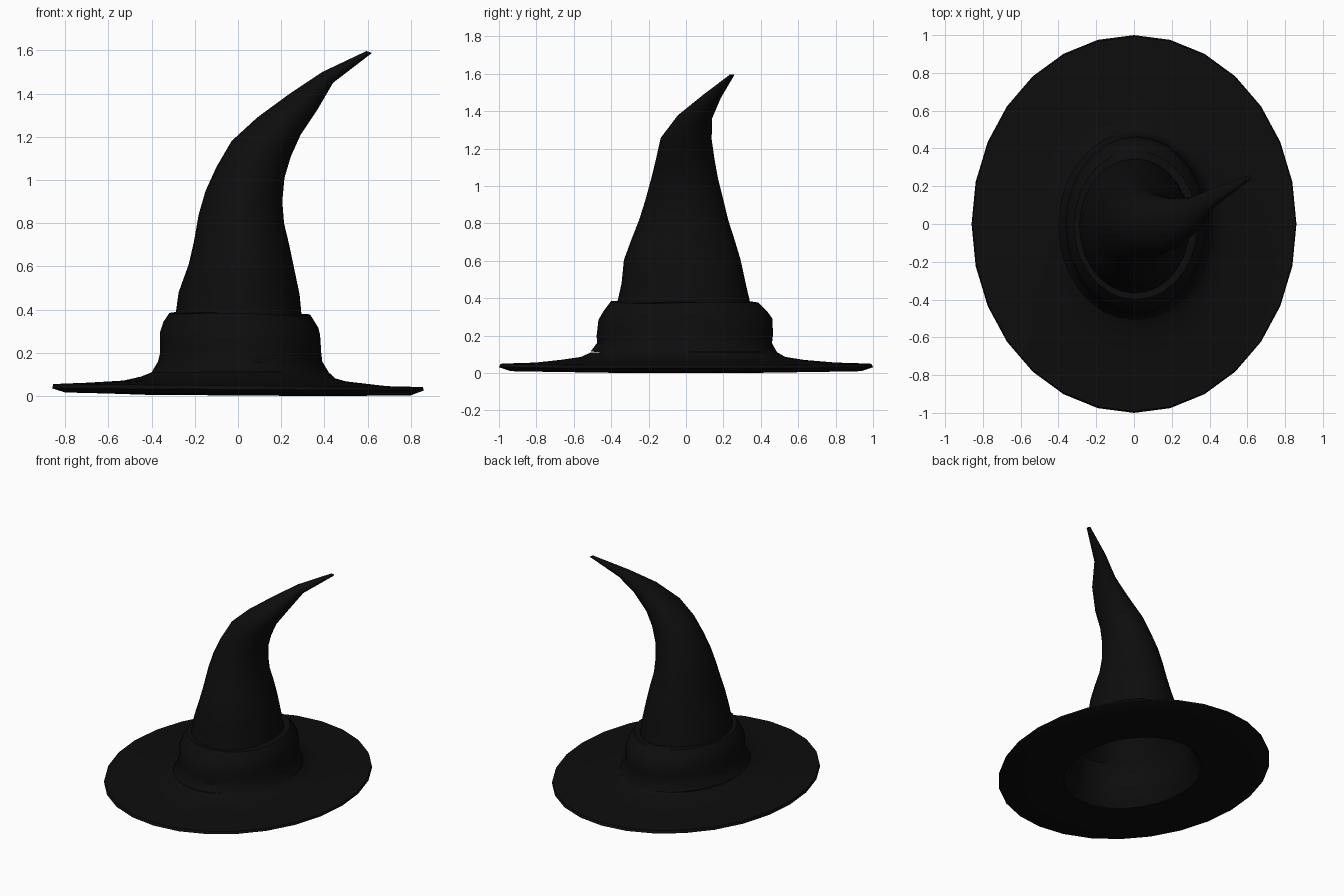
import bpy, bmesh, math

SIDES = 28

black = bpy.data.materials.new("black felt")
black.diffuse_color = (0.004, 0.004, 0.004, 1)


def loft(name, rings, cap_start=False, cap_end=False, wave=0.0):
    """Skin elliptical rings given as (x_left, z_left, x_right, z_right, y_front, y_back)."""
    bm = bmesh.new()
    loops = []
    for k, (xl, zl, xr, zr, y0, y1) in enumerate(rings):
        loop = []
        for i in range(SIDES):
            a = 2 * math.pi * i / SIDES
            c, s = math.cos(a), math.sin(a)
            x = (xl + xr) / 2 + (xr - xl) / 2 * c
            z = (zl + zr) / 2 + (zr - zl) / 2 * c
            y = (y0 + y1) / 2 + (y1 - y0) / 2 * s
            z += wave * math.sin(3 * a + k * 1.3)
            loop.append(bm.verts.new((x, y, z)))
        loops.append(loop)
    for a, b in zip(loops, loops[1:]):
        for i in range(SIDES):
            j = (i + 1) % SIDES
            bm.faces.new((a[i], a[j], b[j], b[i]))
    if cap_start:
        bm.faces.new(loops[0][::-1])
    if cap_end:
        bm.faces.new(loops[-1])
    me = bpy.data.meshes.new(name)
    bm.to_mesh(me)
    bm.free()
    me.materials.append(black)
    ob = bpy.data.objects.new(name, me)
    bpy.context.collection.objects.link(ob)
    bpy.ops.object.select_all(action='DESELECT')
    ob.select_set(True)
    bpy.context.view_layer.objects.active = ob
    bpy.ops.object.shade_smooth_by_angle(angle=math.radians(40))
    return ob


# Brim: underside from the head opening outwards, round the edge, back to the crown
loft("brim", [
    (-.42, .006, .44, .000, -.52, .52),
    (-.60, .012, .62, .002, -.72, .72),
    (-.80, .017, .80, .004, -.94, .94),
    (-.86, .036, .86, .026, -1.0, 1.0),
    (-.855, .056, .855, .042, -.992, .992),
    (-.70, .062, .69, .046, -.82, .82),
    (-.53, .072, .50, .068, -.67, .63),
    (-.45, .090, .45, .082, -.56, .53),
    (-.40, .110, .42, .110, -.51, .49),
])

# Wrapped band around the base of the crown
loft("hat_band", [
    (-.40, .110, .42, .110, -.51, .49),
    (-.37, .165, .39, .155, -.475, .46),
    (-.36, .205, .385, .20, -.478, .465),
    (-.362, .29, .38, .285, -.468, .462),
    (-.345, .34, .372, .32, -.44, .435),
    (-.318, .385, .335, .375, -.40, .388),
    (-.285, .385, .295, .375, -.365, .345),
], wave=.005)

# Bent, tapering crown
loft("crown", [
    (-.29, .37, .295, .365, -.37, .345),
    (-.275, .48, .285, .47, -.345, .32),
    (-.228, .61, .258, .60, -.332, .292),
    (-.205, .71, .237, .70, -.295, .262),
    (-.182, .84, .213, .80, -.25, .225),
    (-.15, .95, .205, .90, -.217, .20),
    (-.10, 1.06, .215, 1.01, -.187, .172),
    (-.03, 1.18, .245, 1.11, -.16, .152),
    (.09, 1.29, .29, 1.21, -.137, .137),
    (.24, 1.40, .37, 1.33, -.05, .14),
    (.39, 1.50, .44, 1.45, .085, .187),
    (.595, 1.597, .62, 1.588, .232, .258),
], cap_end=True)

# Hollow inside of the hat, from deep in the crown down to the opening
loft("inner_lining", [
    (.10, 1.26, .27, 1.19, -.11, .11),
    (-.07, 1.06, .185, 1.01, -.16, .145),
    (-.155, .84, .185, .80, -.22, .195),
    (-.20, .61, .23, .60, -.305, .265),
    (-.26, .38, .27, .37, -.34, .32),
    (-.33, .30, .35, .29, -.435, .43),
    (-.345, .18, .365, .17, -.45, .435),
    (-.375, .08, .395, .075, -.47, .46),
    (-.42, .006, .44, .000, -.52, .52),
], cap_start=False).data.update()
